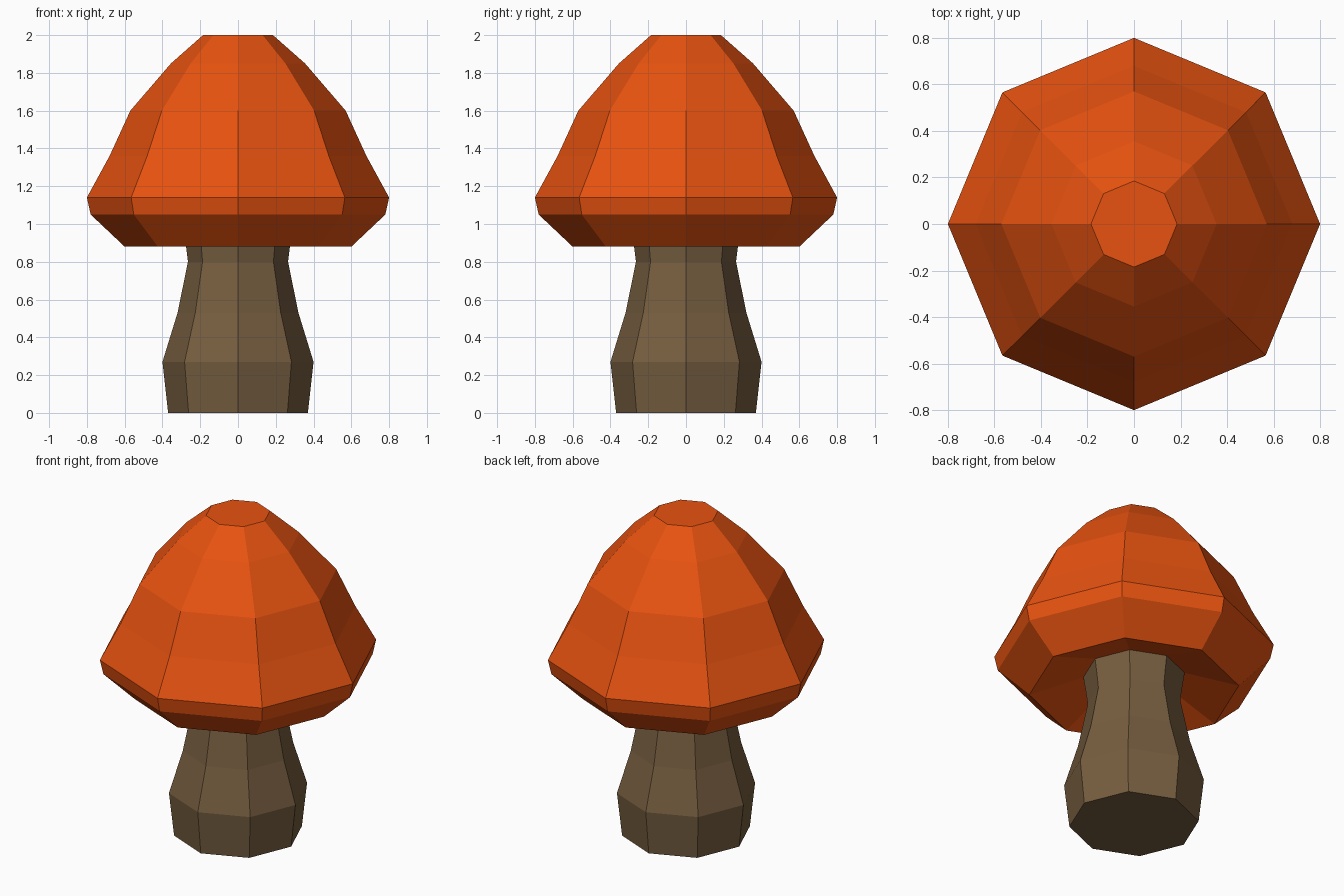
import bpy, bmesh, math

if "Cube" in bpy.data.objects:
    bpy.data.objects.remove(bpy.data.objects["Cube"])

SIDES = 8


def material(name, rgb):
    m = bpy.data.materials.new(name)
    m.diffuse_color = (*rgb, 1.0)
    m.use_nodes = True
    m.node_tree.nodes["Principled BSDF"].inputs["Base Color"].default_value = m.diffuse_color
    return m


def lathe(name, profile, mat, close_bottom=False, close_top=False):
    """Revolve (radius, z) points around the z axis into a faceted object."""
    bm = bmesh.new()
    rings = []
    for r, z in profile:
        rings.append([bm.verts.new((r * math.cos(math.tau * i / SIDES),
                                    r * math.sin(math.tau * i / SIDES), z))
                      for i in range(SIDES)])
    for low, high in zip(rings, rings[1:]):
        for i in range(SIDES):
            j = (i + 1) % SIDES
            bm.faces.new((low[i], low[j], high[j], high[i]))
    if close_bottom:
        bm.faces.new(rings[0][::-1])
    if close_top:
        bm.faces.new(rings[-1])
    mesh = bpy.data.meshes.new(name)
    bm.to_mesh(mesh)
    bm.free()
    mesh.materials.append(mat)
    obj = bpy.data.objects.new(name, mesh)
    bpy.context.collection.objects.link(obj)
    return obj


# Stem: bulging foot, narrow neck, flaring where it meets the cap
lathe("stem",
      [(0.37, 0), (0.40, 0.27), (0.32, 0.53), (0.265, 0.80),
       (0.275, 0.88), (0.29, 0.98)],
      material("stem_brown", (0.18, 0.11, 0.05)), close_bottom=True)

# Cap: recessed underside, turned-in rim, domed top with a flat crown
lathe("cap",
      [(0.29, 0.98), (0.60, 0.88), (0.78, 1.05), (0.80, 1.14), (0.68, 1.36),
       (0.57, 1.60), (0.355, 1.85), (0.185, 2.0)],
      material("cap_orange", (0.80, 0.085, 0.005)), close_top=True)
